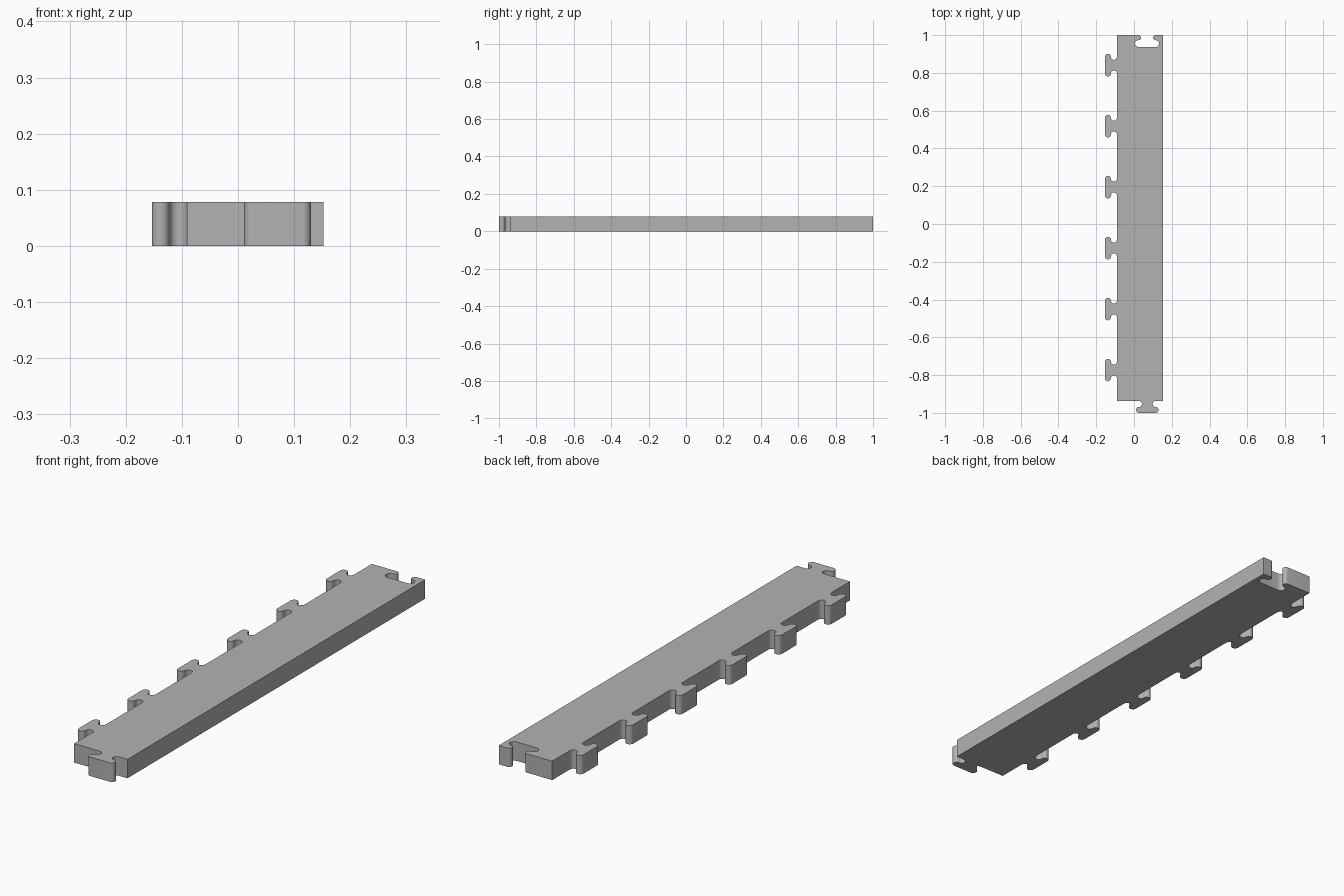
import bpy
import bmesh
from math import sin, cos, pi
from mathutils import Vector

cube = bpy.data.objects.get("Cube")
if cube:
    bpy.data.objects.remove(cube)

LEFT, RIGHT, FRONT, BACK = -0.0905, 0.1525, -0.937, 1.0
HEIGHT = 0.078
STEPS = 12

grey = bpy.data.materials.new("plain grey")
grey.use_nodes = True
grey.diffuse_color = (0.45, 0.45, 0.45, 1)
grey.node_tree.nodes["Principled BSDF"].inputs["Base Color"].default_value = grey.diffuse_color


def connector(center, along, outward, offset, neck_r, head_r):
    """Jigsaw outline: concave neck arcs running into a round-ended head."""
    half = []
    for i in range(STEPS + 1):
        a = -pi / 2 + pi * i / STEPS
        half.append((-offset + neck_r * cos(a), neck_r + neck_r * sin(a)))
    for i in range(1, STEPS + 1):
        a = -pi / 2 + pi * i / STEPS
        half.append((-offset - head_r * cos(a), 2 * neck_r + head_r + head_r * sin(a)))
    profile = half + [(-u, v) for u, v in reversed(half)]
    c, s, o = Vector(center), Vector(along), Vector(outward)
    return [c + s * u + o * v for u, v in profile]


# Outline, counter-clockwise from the front left corner
R = 0.01575
outline = [Vector((LEFT, FRONT))]
outline += connector((0.0705, FRONT), (1, 0), (0, -1), 0.044, R, R)
outline += [Vector((RIGHT, FRONT)), Vector((RIGHT, BACK))]
# Matching socket in the back end, slightly larger than the tab
outline += connector((0.0695, BACK), (-1, 0), (0, -1), 0.0455, 0.0135, 0.018)
outline.append(Vector((LEFT, BACK)))
# Six tabs along the side
for i in range(6):
    outline += connector((LEFT, 0.841 - 0.3228 * i), (0, -1), (-1, 0), 0.044, R, R)

# Extrude the outline into the tile
bm = bmesh.new()
base = bm.faces.new([bm.verts.new((p.x, p.y, 0)) for p in outline])
top = bmesh.ops.extrude_face_region(bm, geom=[base], use_keep_orig=True)
bmesh.ops.translate(bm, vec=(0, 0, HEIGHT),
                    verts=[g for g in top["geom"] if isinstance(g, bmesh.types.BMVert)])
bmesh.ops.recalc_face_normals(bm, faces=bm.faces)
mesh = bpy.data.meshes.new("interlocking_edge_strip")
bm.to_mesh(mesh)
bm.free()
mesh.materials.append(grey)

strip = bpy.data.objects.new("interlocking_edge_strip", mesh)
bpy.context.collection.objects.link(strip)
bpy.context.view_layer.objects.active = strip
strip.select_set(True)
bpy.ops.object.shade_smooth_by_angle(angle=pi / 6)
